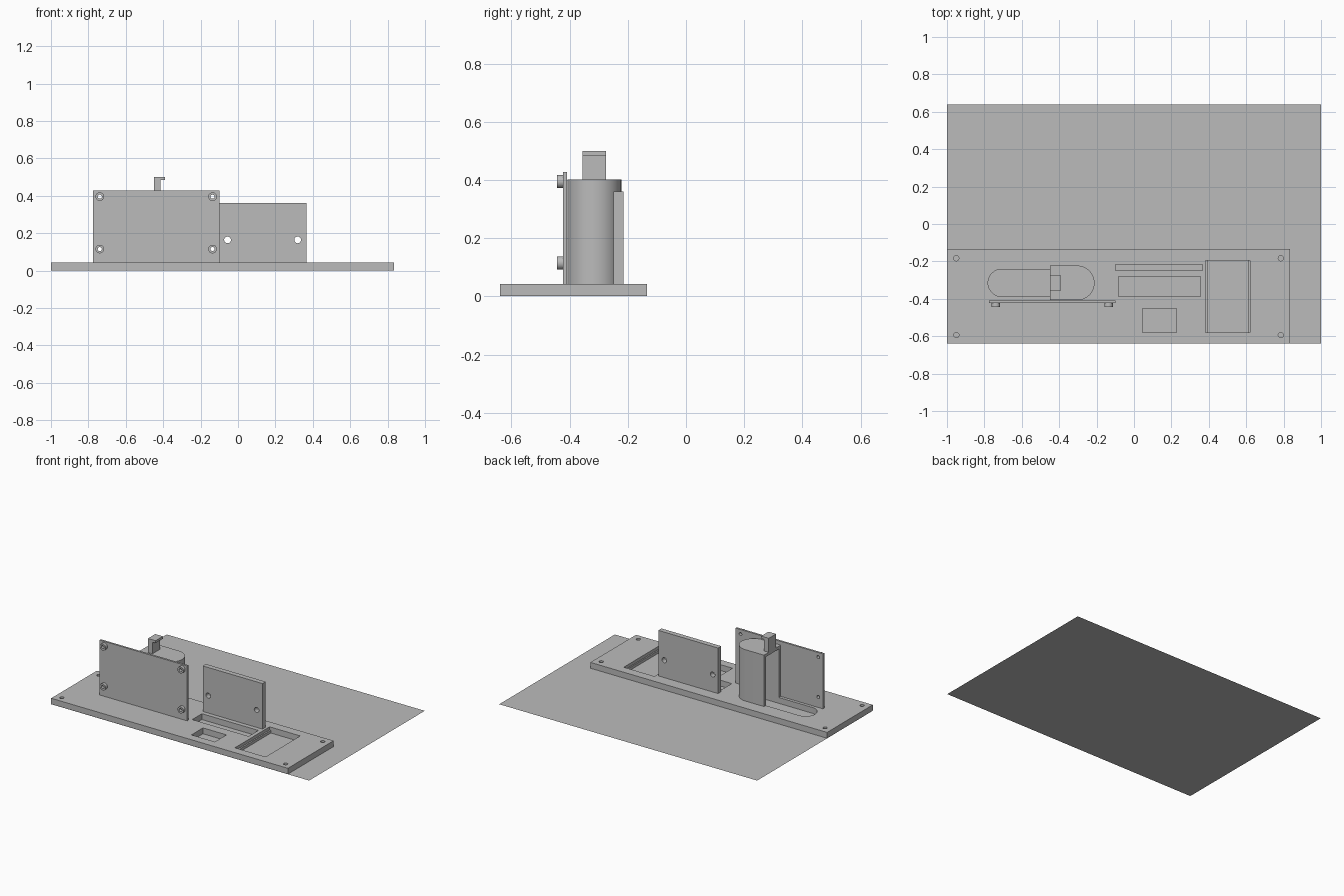
import bpy, bmesh, math
from mathutils import Matrix

if "Cube" in bpy.data.objects:
    bpy.data.objects.remove(bpy.data.objects["Cube"])

grey = bpy.data.materials.new("plain grey")
grey.use_nodes = True
grey.diffuse_color = (0.5, 0.5, 0.5, 1)
grey.node_tree.nodes["Principled BSDF"].inputs["Base Color"].default_value = (0.5, 0.5, 0.5, 1)


def finish(name, bm):
    mesh = bpy.data.meshes.new(name)
    bmesh.ops.recalc_face_normals(bm, faces=bm.faces)
    bm.to_mesh(mesh)
    bm.free()
    mesh.materials.append(grey)
    obj = bpy.data.objects.new(name, mesh)
    bpy.context.collection.objects.link(obj)
    return obj


def prism(name, outline, z0, z1):
    """Extrude a flat outline upwards."""
    bm = bmesh.new()
    face = bm.faces.new([bm.verts.new((x, y, z0)) for x, y in outline])
    up = bmesh.ops.extrude_face_region(bm, geom=[face])["geom"]
    for v in up:
        if isinstance(v, bmesh.types.BMVert):
            v.co.z = z1
    return finish(name, bm)


def box(name, x0, x1, y0, y1, z0, z1):
    return prism(name, [(x0, y0), (x1, y0), (x1, y1), (x0, y1)], z0, z1)


def rod(name, x, y, z, radius, length, axis="Z"):
    bm = bmesh.new()
    turn = Matrix.Rotation(math.pi / 2, 4, "X") if axis == "Y" else Matrix()
    bmesh.ops.create_cone(bm, cap_ends=True, segments=32, radius1=radius, radius2=radius,
                          depth=length, matrix=Matrix.Translation((x, y, z)) @ turn)
    return finish(name, bm)


def capsule(x0, x1, y, r, round_left):
    """Outline with a round right end, and a flat or round left end."""
    def arc(cx, start):
        return [(cx + r * math.cos(start + math.pi * i / 24),
                 y + r * math.sin(start + math.pi * i / 24)) for i in range(25)]
    left = arc(x0 + r, math.pi / 2) if round_left else [(x0, y + r), (x0, y - r)]
    return arc(x1 - r, -math.pi / 2) + left


def cut(obj, cutters):
    for c in cutters:
        c.hide_render = True
        mod = obj.modifiers.new("cut", "BOOLEAN")
        mod.operation, mod.solver, mod.object = "DIFFERENCE", "EXACT", c
        bpy.context.view_layer.objects.active = obj
        bpy.ops.object.modifier_apply(modifier=mod.name)
        bpy.data.objects.remove(c)


def smooth(obj):
    bpy.ops.object.select_all(action="DESELECT")
    obj.select_set(True)
    bpy.context.view_layer.objects.active = obj
    bpy.ops.object.shade_smooth_by_angle(angle=math.radians(30))


TOP = 0.042
SLOT_Y = -0.315

# Thin ground sheet
bm = bmesh.new()
bm.faces.new([bm.verts.new(p) for p in
              ((-1, -0.64, 0), (1, -0.64, 0), (1, 0.64, 0), (-1, 0.64, 0))])
finish("ground_sheet", bm)

# Base plate with slot, windows, stepped window and corner holes
plate = box("base_plate", -1, 0.835, -0.64, -0.134, 0.001, TOP)
cutters = [
    prism("slot_cutter", capsule(-0.78, -0.23, SLOT_Y, 0.073, True), -0.1, 0.1),
    box("long_window_cutter", -0.083, 0.355, -0.388, -0.281, -0.1, 0.1),
    box("small_window_cutter", 0.045, 0.227, -0.58, -0.452, -0.1, 0.1),
    box("large_window_cutter", 0.392, 0.611, -0.58, -0.196, -0.1, 0.1),
    box("window_step_cutter", 0.382, 0.62, -0.58, -0.196, 0.02, 0.1),
]
for x in (-0.95, 0.785):
    for y in (-0.594, -0.183):
        cutters.append(rod("corner_hole_cutter", x, y, 0, 0.014, 0.2))
cut(plate, cutters)
smooth(plate)

# Hollow post, open on its flat side and underneath
post = prism("hollow_post", capsule(-0.449, -0.211, SLOT_Y, 0.0925, False), TOP, 0.402)
cut(post, [prism("post_cutter", capsule(-0.6, -0.23, SLOT_Y, 0.073, False), -0.1, 0.382)])
smooth(post)

# Hook on top of the post
bm = bmesh.new()
side = [(-0.449, 0.402), (-0.414, 0.402), (-0.414, 0.483),
        (-0.39, 0.483), (-0.39, 0.5), (-0.449, 0.5)]
face = bm.faces.new([bm.verts.new((x, -0.356, z)) for x, z in side])
for v in bmesh.ops.extrude_face_region(bm, geom=[face])["geom"]:
    if isinstance(v, bmesh.types.BMVert):
        v.co.y = -0.275
finish("post_hook", bm)

# Front panel with four ring spacers
panel = box("front_panel", -0.776, -0.098, -0.423, -0.409, TOP, 0.427)
spots = [(x, z) for x in (-0.739, -0.136) for z in (0.115, 0.395)]
cut(panel, [rod("panel_hole_cutter", x, -0.42, z, 0.011, 0.2, "Y") for x, z in spots])
smooth(panel)
for x, z in spots:
    ring = rod("ring_spacer", x, -0.433, z, 0.023, 0.021, "Y")
    cut(ring, [rod("ring_cutter", x, -0.42, z, 0.011, 0.2, "Y")])
    smooth(ring)

# Rear board with two holes
board = box("rear_board", -0.098, 0.365, -0.25, -0.215, TOP, 0.361)
cut(board, [rod("board_hole_cutter", x, -0.23, 0.164, 0.018, 0.2, "Y") for x in (-0.056, 0.319)])
smooth(board)
